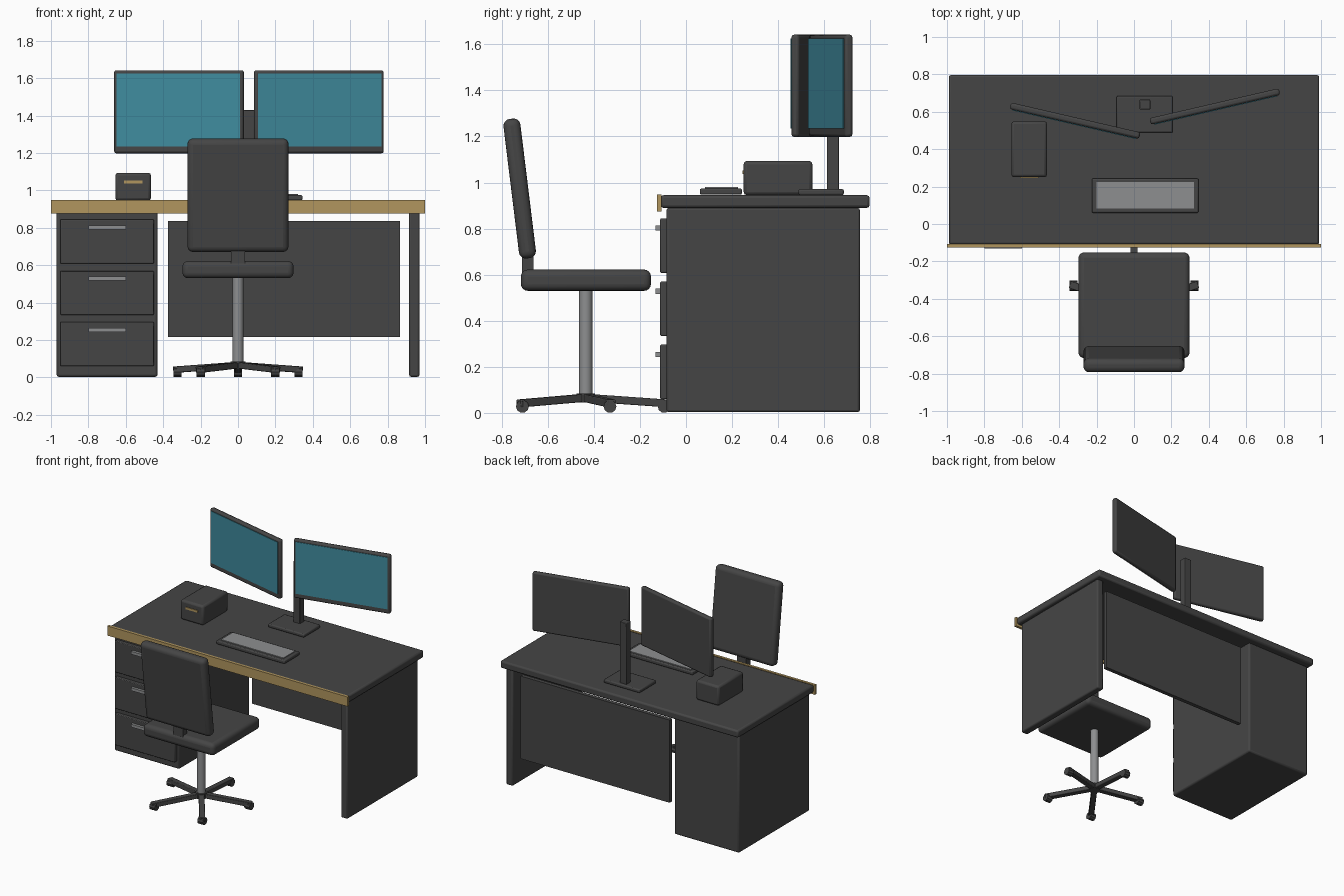
import bpy
from math import radians, cos, sin
from mathutils import Vector, Matrix

cube = bpy.data.objects.get("Cube")
if cube:
    bpy.data.objects.remove(cube, do_unlink=True)


def material(name, r, g, b):
    m = bpy.data.materials.new(name)
    m.use_nodes = True
    m.diffuse_color = (r, g, b, 1)
    m.node_tree.nodes["Principled BSDF"].inputs["Base Color"].default_value = (r, g, b, 1)
    return m


charcoal = material("charcoal", 0.06, 0.06, 0.06)
wood = material("tan wood", 0.44, 0.305, 0.112)
teal = material("teal screen", 0.05, 0.26, 0.34)
grey = material("light grey", 0.27, 0.275, 0.28)


def finish(obj, name, mat, bevel=0, segments=2):
    obj.name = name
    obj.data.materials.append(mat)
    if bevel:
        mod = obj.modifiers.new("Rounded edges", "BEVEL")
        mod.width, mod.segments = bevel, segments
        bpy.ops.object.shade_smooth_by_angle(angle=radians(40))
    return obj


def box(name, x, y, z, mat=charcoal, bevel=0, segments=2, matrix=None):
    """Box spanning three (low, high) ranges, optionally placed by a matrix."""
    bpy.ops.mesh.primitive_cube_add(size=1)
    obj = bpy.context.object
    size = [r[1] - r[0] for r in (x, y, z)]
    centre = Vector([sum(r) / 2 for r in (x, y, z)])
    obj.data.transform(Matrix.Translation(centre) @ Matrix.Diagonal((*size, 1)))
    if matrix:
        obj.matrix_world = matrix
    return finish(obj, name, mat, bevel, segments)


def cylinder(name, centre, radius, depth, mat=charcoal, sides=24, rotation=(0, 0, 0)):
    bpy.ops.mesh.primitive_cylinder_add(vertices=sides, radius=radius, depth=depth,
                                        location=centre, rotation=rotation)
    bpy.ops.object.shade_smooth_by_angle(angle=radians(35))
    return finish(bpy.context.object, name, mat)


# Desk
box("desktop", (-0.99, 0.99), (-0.11, 0.797), (0.89, 0.945), bevel=0.012)
box("front_trim", (-1, 1), (-0.125, -0.106), (0.875, 0.947), wood)
box("drawer_cabinet", (-0.97, -0.43), (-0.085, 0.755), (0.003, 0.89), bevel=0.012)
box("side_panel", (0.915, 0.97), (-0.085, 0.755), (0.003, 0.89), bevel=0.01)
box("back_panel", (-0.375, 0.865), (0.7, 0.73), (0.215, 0.837))

# Drawers
for i in range(3):
    low = 0.06 + i * 0.274
    box(f"drawer_front_{i}", (-0.95, -0.45), (-0.112, -0.08), (low, low + 0.236), bevel=0.005)
    box(f"drawer_handle_{i}", (-0.8, -0.6), (-0.132, -0.11), (low + 0.183, low + 0.205), grey)

# Twin monitors turned outwards
for name, x, y, turn in (("right", -0.315, 0.552, -13), ("left", 0.432, 0.628, 13)):
    place = Matrix.Translation((x, y, 1.42)) @ Matrix.Rotation(radians(turn), 4, "Z")
    box(f"{name}_monitor_frame", (-0.355, 0.355), (-0.018, 0.018), (-0.222, 0.222),
        bevel=0.012, matrix=place)
    box(f"{name}_monitor_screen", (-0.338, 0.338), (-0.022, -0.015), (-0.185, 0.205),
        teal, matrix=place)
box("monitor_post", (0.03, 0.087), (0.612, 0.665), (0.95, 1.43), bevel=0.004)
box("monitor_base", (-0.093, 0.207), (0.488, 0.685), (0.945, 0.972), bevel=0.008)

# Desktop items
box("keyboard_body", (-0.225, 0.345), (0.06, 0.243), (0.947, 0.974), bevel=0.007)
box("keyboard_keys", (-0.2, 0.32), (0.083, 0.225), (0.972, 0.98), grey)
box("desk_box", (-0.656, -0.465), (0.25, 0.549), (0.945, 1.094), bevel=0.015)
box("desk_box_slot", (-0.61, -0.51), (0.245, 0.253), (1.036, 1.052), wood)

# Chair seat and back
chair_y = -0.435
box("chair_seat", (-0.297, 0.297), (-0.717, -0.152), (0.53, 0.622), bevel=0.03, segments=4)
tilt = Matrix.Translation((0, -0.722, 0.974)) @ Matrix.Rotation(radians(7), 4, "X")
box("chair_back", (-0.27, 0.27), (-0.037, 0.037), (-0.305, 0.305),
    bevel=0.03, segments=4, matrix=tilt)
box("back_bracket", (-0.038, 0.038), (-0.711, -0.662), (0.58, 0.74))
cylinder("chair_post", (0, chair_y, 0.31), 0.029, 0.45, grey)

# Five-legged base with casters
cylinder("base_hub", (0, chair_y, 0.065), 0.04, 0.04)
for i in range(5):
    angle = radians(18 + i * 72)
    place = (Matrix.Translation((0, chair_y, 0.066)) @ Matrix.Rotation(angle, 4, "Z")
             @ Matrix.Rotation(radians(4), 4, "Y"))
    box(f"base_leg_{i}", (0, 0.36), (-0.02, 0.02), (-0.017, 0.017), bevel=0.004, matrix=place)
    cylinder(f"caster_{i}", (0.34 * cos(angle), chair_y + 0.34 * sin(angle), 0.028),
             0.028, 0.045, sides=10, rotation=(0, radians(90), 0))
